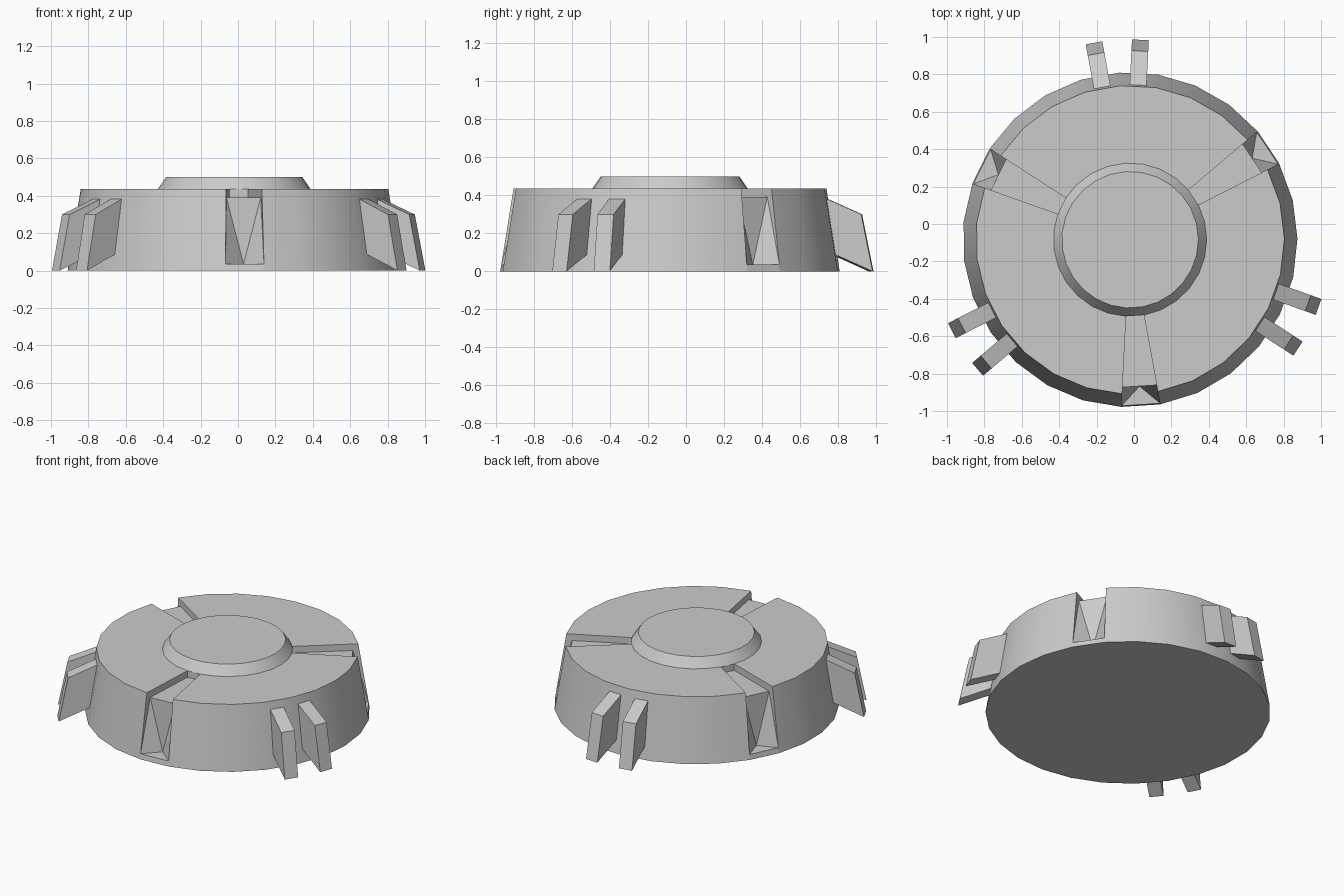
import bpy, bmesh
from math import sin, cos, radians

if "Cube" in bpy.data.objects:
    bpy.data.objects.remove(bpy.data.objects["Cube"])

CX, CY = -0.021, -0.084      # axis of the disc
N = 27                       # sides, three identical sectors of nine
STEP = 360 / N
START = 27.04                # angle of the first rim corner


def at(r, ang, z, side=0.0):
    a = radians(ang)
    return (CX + r * cos(a) - side * sin(a), CY + r * sin(a) + side * cos(a), z)


def finish(bm, name, smooth):
    bmesh.ops.recalc_face_normals(bm, faces=bm.faces)
    me = bpy.data.meshes.new(name)
    bm.to_mesh(me)
    bm.free()
    ob = bpy.data.objects.new(name, me)
    bpy.context.collection.objects.link(ob)
    if smooth:
        bpy.ops.object.select_all(action='DESELECT')
        bpy.context.view_layer.objects.active = ob
        ob.select_set(True)
        bpy.ops.object.shade_smooth_by_angle(angle=radians(20))
    return ob


# Tapered disc with raised hub; every ninth side is a groove and pointed notch
bm = bmesh.new()


def ring(r, z):
    return [bm.verts.new(at(r, START + i * STEP, z)) for i in range(N)]


base = ring(0.895, 0.0)
rim = ring(0.825, 0.435)
hub_low = ring(0.41, 0.435)
hub_top = ring(0.365, 0.50)
bm.faces.new(base)
bm.faces.new(hub_top)

for i in range(N):
    j = (i + 1) % N
    bm.faces.new((hub_low[i], hub_low[j], hub_top[j], hub_top[i]))
    if i % 9:
        bm.faces.new((base[i], base[j], rim[j], rim[i]))
        bm.faces.new((rim[i], rim[j], hub_low[j], hub_low[i]))
        continue
    a0 = START + i * STEP
    a1 = a0 + STEP
    lip = [bm.verts.new(at(0.889, a, 0.035)) for a in (a0, a1)]
    wall = [bm.verts.new(at(0.79, a, 0.39)) for a in (a0, a1)]
    inner = [bm.verts.new(at(0.41, a, 0.39)) for a in (a0, a1)]
    apex = bm.verts.new(at(0.785, (a0 + a1) / 2, 0.035))
    bm.faces.new((base[i], base[j], lip[1], lip[0]))
    bm.faces.new((lip[0], lip[1], apex))
    bm.faces.new((wall[0], apex, wall[1]))
    bm.faces.new((wall[0], wall[1], inner[1], inner[0]))
    bm.faces.new((inner[0], inner[1], hub_low[j], hub_low[i]))
    for k, v in ((0, i), (1, j)):
        bm.faces.new((wall[k], lip[k], apex))
        bm.faces.new((rim[v], hub_low[v], inner[k], wall[k]))
        bm.faces.new((rim[v], wall[k], lip[k]))
        # close the thin strip of the neighbouring side at the lip corner
        bm.faces.new((base[v], lip[k], rim[v]))
finish(bm, "disc_body", True)

# Paired slanted fins midway between the notches
PROFILE = ((0.80, 0.394), (1.01, 0.30), (1.07, 0.0), (0.85, 0.098))
for i in range(N):
    if i % 9 not in (4, 5):
        continue
    ang = START + (i + 0.5) * STEP
    bm = bmesh.new()
    left, right = [[bm.verts.new(at(r, ang, z, s)) for r, z in PROFILE]
                   for s in (-0.045, 0.045)]
    bm.faces.new(left)
    bm.faces.new(right)
    for k in range(4):
        m = (k + 1) % 4
        bm.faces.new((left[k], left[m], right[m], right[k]))
    finish(bm, "side_fin", False)
